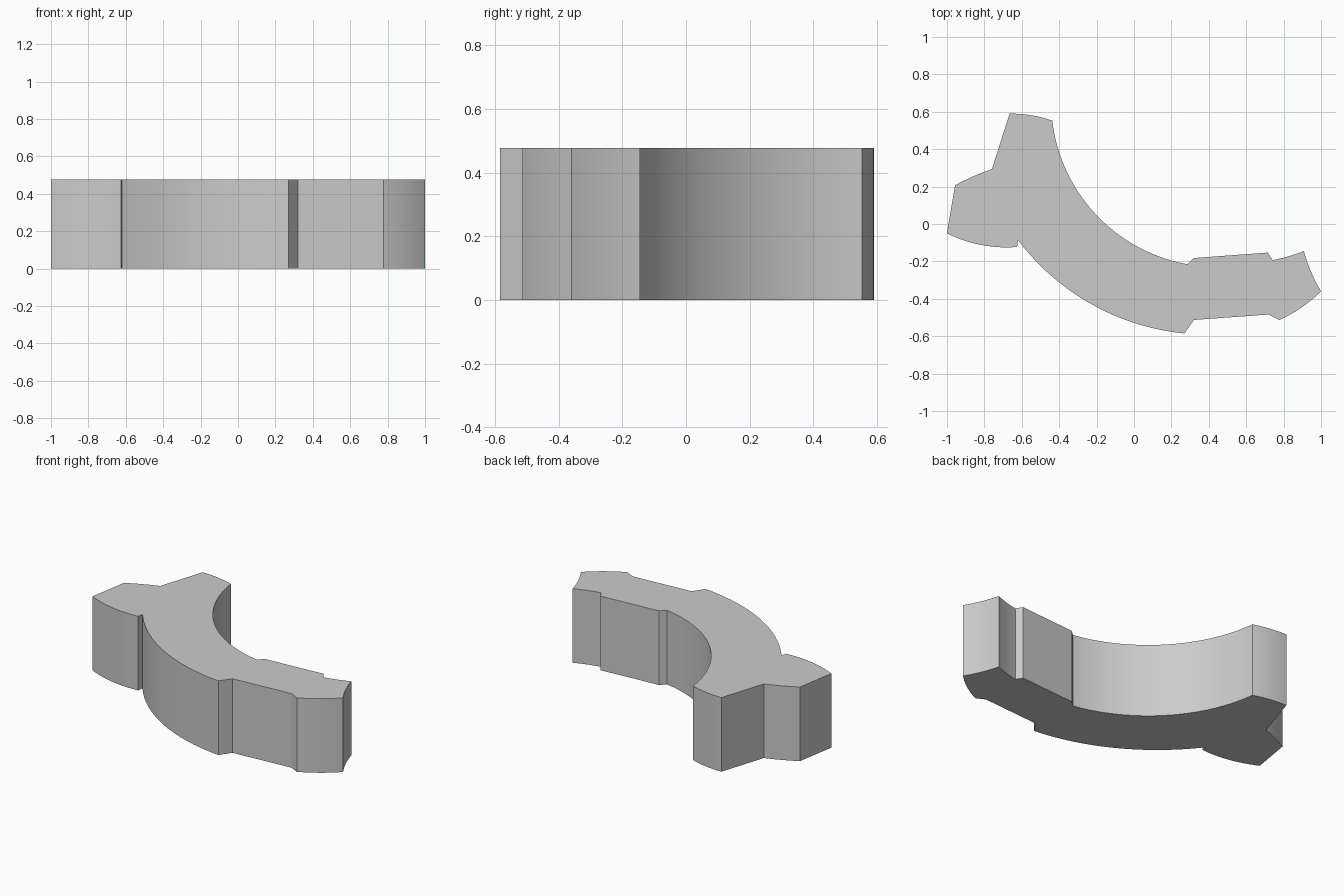
import bpy
import bmesh
import math
from mathutils import Vector

if "Cube" in bpy.data.objects:
    bpy.data.objects.remove(bpy.data.objects["Cube"], do_unlink=True)

HEIGHT = 0.477


def arc(start, end, bulge, steps):
    """Circular arc from start up to (not including) end.
    bulge is the sagitta; positive bows to the right of travel."""
    a, b = Vector(start), Vector(end)
    if not bulge:
        return [a]
    chord = b - a
    half = chord.length / 2
    s = abs(bulge)
    radius = (half * half + s * s) / (2 * s)
    side = Vector((chord.y, -chord.x)).normalized() * math.copysign(1, bulge)
    centre = (a + b) / 2 + side * (s - radius)
    spread = math.asin(half / radius)
    points = []
    for i in range(steps):
        t = spread * (2 * i / steps - 1)
        points.append(centre + side * radius * math.cos(t)
                      + chord.normalized() * radius * math.sin(t))
    return points


# Outline corners, each with the bulge and step count of the edge that follows
outline = [
    # forked end, lower lobe and rising lobe
    ((-1.0, -0.05), 0.026, 12),
    ((-0.625, -0.123), 0, 1),
    ((-0.62, -0.086), 0.107, 40),    # outer sweep
    ((0.27, -0.585), 0, 1),
    # straight neck, front side
    ((0.32, -0.513), 0, 1),
    ((0.72, -0.484), 0, 1),
    ((0.778, -0.513), 0.012, 10),    # rounded tip
    ((1.0, -0.36), -0.008, 8),
    ((0.908, -0.145), -0.004, 6),
    ((0.742, -0.193), 0, 1),
    # straight neck, back side
    ((0.715, -0.153), 0, 1),
    ((0.32, -0.182), 0, 1),
    ((0.285, -0.215), -0.174, 40),   # inner sweep
    ((-0.437, 0.553), 0.01, 8),
    ((-0.665, 0.59), 0, 1),
    ((-0.76, 0.293), 0.005, 8),
    ((-0.957, 0.207), 0, 1),
]
# The inner sweep runs against the outline's turning sense, so it bows inward
profile = []
for i, (corner, bulge, steps) in enumerate(outline):
    profile += arc(corner, outline[(i + 1) % len(outline)][0], bulge, steps)

# Extrude the profile into the curved bracket
bm = bmesh.new()
base = bm.faces.new([bm.verts.new((p.x, p.y, 0)) for p in profile])
grown = bmesh.ops.extrude_face_region(bm, geom=[base], use_keep_orig=True)
for v in grown["geom"]:
    if isinstance(v, bmesh.types.BMVert):
        v.co.z = HEIGHT
bmesh.ops.recalc_face_normals(bm, faces=bm.faces[:])
mesh = bpy.data.meshes.new("curved_bracket")
bm.to_mesh(mesh)
bm.free()
bracket = bpy.data.objects.new("curved_bracket", mesh)
bpy.context.collection.objects.link(bracket)

# Plain grey finish
grey = bpy.data.materials.new("light_grey")
grey.use_nodes = True
colour = (0.6, 0.6, 0.6, 1)
grey.diffuse_color = colour
grey.node_tree.nodes["Principled BSDF"].inputs["Base Color"].default_value = colour
mesh.materials.append(grey)

# Smooth curved walls, crisp corners
bpy.context.view_layer.objects.active = bracket
bracket.select_set(True)
bpy.ops.object.shade_smooth_by_angle(angle=math.radians(15))
